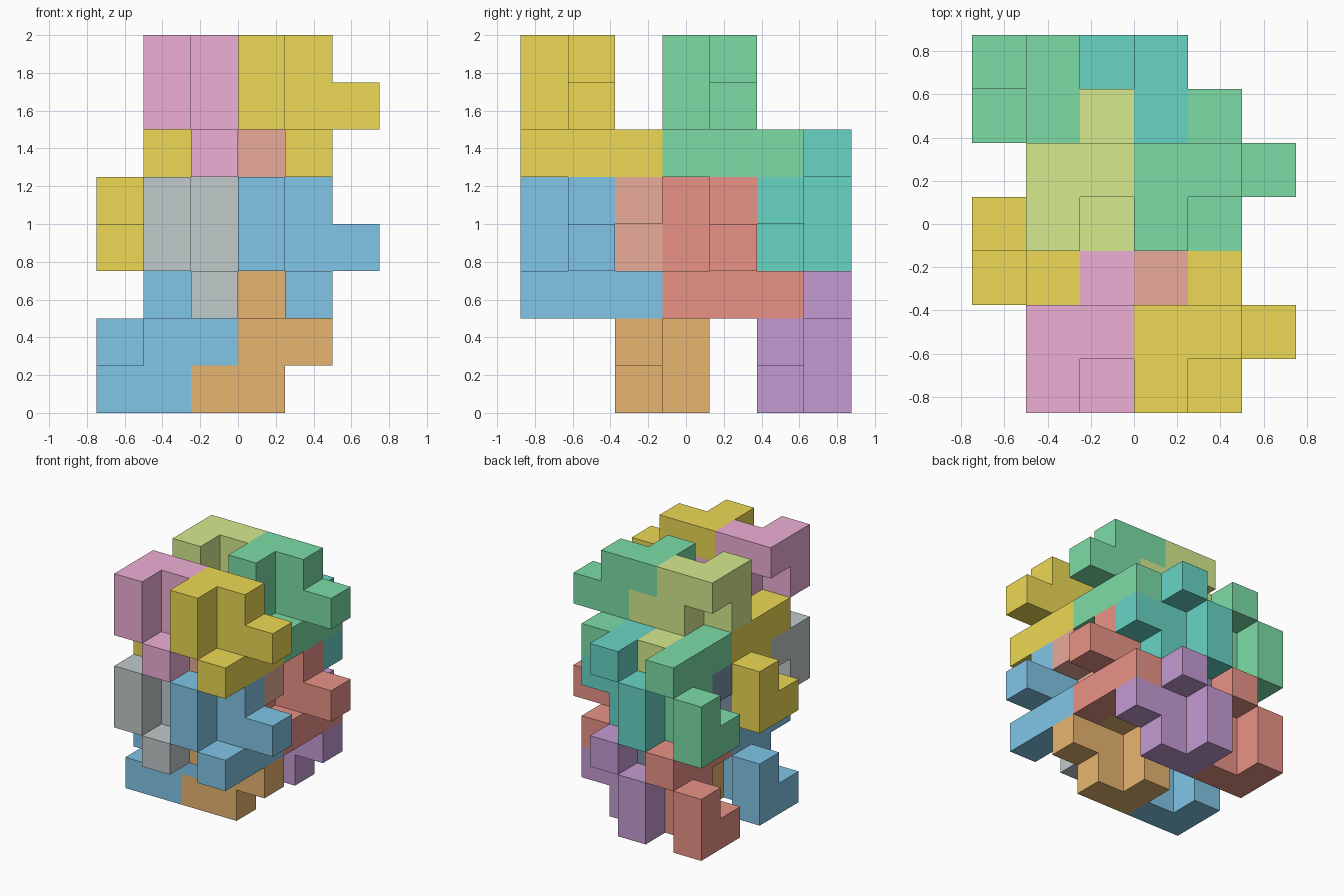
import bpy, bmesh
from mathutils import Vector

if "Cube" in bpy.data.objects:
    bpy.data.objects.remove(bpy.data.objects["Cube"])

U = 0.25  # size of one cube cell

# One nine-cell puzzle piece inside a 3x3x3 box, and its half turn about x
PIECE = [(0, 0, 1), (0, 0, 2), (0, 1, 2), (1, 1, 2), (1, 1, 1),
         (2, 1, 1), (1, 0, 0), (1, 1, 0), (1, 2, 0)]
TURNED = [(x, 2 - y, 2 - z) for x, y, z in PIECE]

COLOURS = {
    "blue": (0.22, 0.56, 0.80), "red": (0.82, 0.29, 0.24),
    "yellow": (0.84, 0.69, 0.09), "green": (0.20, 0.72, 0.38),
    "orange": (0.80, 0.46, 0.16), "purple": (0.56, 0.33, 0.65),
    "salmon": (0.82, 0.41, 0.32), "teal": (0.14, 0.66, 0.56),
    "grey": (0.53, 0.59, 0.59), "slate": (0.20, 0.29, 0.37),
    "pink": (0.85, 0.43, 0.67), "lime": (0.67, 0.83, 0.27),
}
MATS = {}
for name, rgb in COLOURS.items():
    MATS[name] = bpy.data.materials.new(name)
    MATS[name].diffuse_color = (*rgb, 1)


def polycube(name, cells, origin, colour):
    """Outer skin of a set of cells, flat regions merged."""
    bm = bmesh.new()
    filled = set(cells)
    for c in cells:
        for axis in range(3):
            for sign in (-1, 1):
                n = list(c)
                n[axis] += sign
                if tuple(n) in filled:
                    continue
                d, u, v = Vector(), Vector(), Vector()
                d[axis] = sign * 0.5
                u[(axis + 1) % 3] = 0.5
                v[(axis + 2) % 3] = 0.5 * sign
                mid = Vector(c) + Vector((0.5, 0.5, 0.5)) + d
                bm.faces.new([bm.verts.new((mid + w) * U)
                              for w in (-u - v, u - v, u + v, v - u)])
    bmesh.ops.remove_doubles(bm, verts=bm.verts, dist=0.001)
    bmesh.ops.dissolve_limit(bm, angle_limit=0.01, verts=bm.verts, edges=bm.edges)
    me = bpy.data.meshes.new(name)
    bm.to_mesh(me)
    bm.free()
    me.materials.append(MATS[colour])
    ob = bpy.data.objects.new(name, me)
    ob.location = ((origin[0] - 3) * U, (origin[1] - 3.5) * U, origin[2] * U)
    bpy.context.collection.objects.link(ob)


# Two interlocking lattices: colours run over level, then depth, then left/right
TURNED_COLOURS = ["blue", "orange", "red", "purple", "yellow", "salmon", "green", "teal"]
UPRIGHT_COLOURS = ["grey", "blue", "slate", "red", "pink", "yellow", "lime", "green"]
for i in range(8):
    x, y, z = 2 * (i % 2), 3 * (i // 2 % 2), 3 * (i // 4)
    polycube(f"turned_piece_{i + 1}", TURNED, (x, y + 1, z), TURNED_COLOURS[i])
    polycube(f"upright_piece_{i + 1}", PIECE, (x + 1, y, z + 2), UPRIGHT_COLOURS[i])

for m in bpy.data.materials:
    if m.users and not m.is_grease_pencil:
        m.use_nodes = True
        m.node_tree.nodes["Principled BSDF"].inputs["Base Color"].default_value = m.diffuse_color
